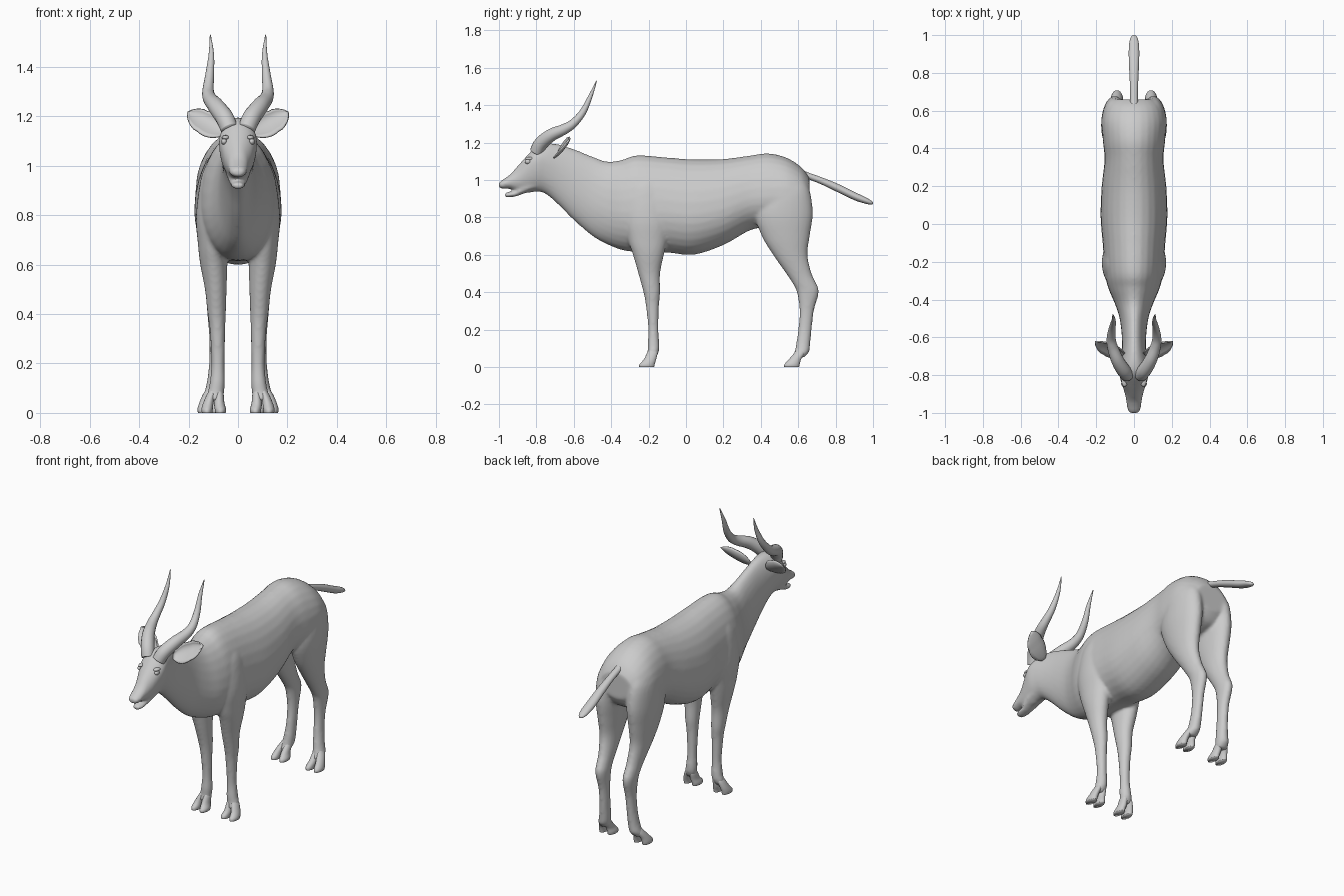
import bpy, bmesh, math
from mathutils import Vector

if "Cube" in bpy.data.objects:
    bpy.data.objects.remove(bpy.data.objects["Cube"])

N = 28


def smooth_rows(rows, steps=4):
    """Catmull-Rom interpolation of section rows."""
    out = []
    for i in range(len(rows) - 1):
        p0, p1 = rows[max(i - 1, 0)], rows[i]
        p2, p3 = rows[i + 1], rows[min(i + 2, len(rows) - 1)]
        for k in range(steps):
            t = k / steps
            out.append([0.5 * (2 * b + (c - a) * t + (2 * a - 5 * b + 4 * c - d) * t * t
                               + (3 * b - a - 3 * c + d) * t ** 3)
                        for a, b, c, d in zip(p0, p1, p2, p3)])
    out.append(list(rows[-1]))
    return out


def loft(bm, rings):
    vs = [[bm.verts.new(p) for p in ring] for ring in rings]
    n = len(vs[0])
    for a, b in zip(vs, vs[1:]):
        for i in range(n):
            bm.faces.new((a[i], a[(i + 1) % n], b[(i + 1) % n], b[i]))
    bm.faces.new(vs[0])
    bm.faces.new(vs[-1])


def along_y(bm, rows):
    """Rows: y, bottom z, top z, half width, height fraction of widest point."""
    rings = []
    for y, zb, zt, hw, f in smooth_rows(rows):
        mid = zb + (zt - zb) * f
        ring = []
        for i in range(N):
            a = math.tau * i / N
            s = math.sin(a)
            ring.append((hw * math.cos(a), y, mid + s * (zt - mid if s > 0 else mid - zb)))
        rings.append(ring)
    loft(bm, rings)


def along_z(bm, rows, side):
    """Rows: z, front y, back y, centre x, half width."""
    loft(bm, [[(side * (xc + hw * math.cos(math.tau * i / N)),
                (y0 + y1) / 2 + (y1 - y0) / 2 * math.sin(math.tau * i / N), z)
               for i in range(N)]
              for z, y0, y1, xc, hw in smooth_rows(rows)])


def tube(bm, rows, side):
    """Rows: x, y, z, radius."""
    rows = smooth_rows(rows, 8)
    pts = [Vector((side * r[0], r[1], r[2])) for r in rows]
    rings = []
    for i, p in enumerate(pts):
        t = (pts[min(i + 1, len(pts) - 1)] - pts[max(i - 1, 0)]).normalized()
        u = t.cross(Vector((1, 0, 0))).normalized()
        v = t.cross(u)
        rings.append([p + rows[i][3] * (u * math.cos(math.tau * k / 16) + v * math.sin(math.tau * k / 16))
                      for k in range(16)])
    loft(bm, rings)


def finish(bm, name):
    bmesh.ops.recalc_face_normals(bm, faces=bm.faces)
    for f in bm.faces:
        f.smooth = True
    me = bpy.data.meshes.new(name)
    bm.to_mesh(me)
    bm.free()
    ob = bpy.data.objects.new(name, me)
    bpy.context.collection.objects.link(ob)
    return ob


# Body: head, neck, trunk, jaw and legs fused into one skin
bm = bmesh.new()
along_y(bm, [
    (-1.0, .960, .988, .022, .5), (-.985, .953, .998, .034, .5), (-.94, .952, 1.03, .041, .5),
    (-.90, .937, 1.075, .048, .5), (-.85, .93, 1.13, .064, .65), (-.80, .937, 1.18, .077, .65),
    (-.75, .925, 1.196, .072, .6), (-.68, .865, 1.19, .064, .55), (-.60, .785, 1.165, .064, .5),
    (-.50, .70, 1.125, .076, .45), (-.42, .655, 1.098, .102, .42), (-.34, .625, 1.108, .136, .42),
    (-.26, .615, 1.132, .154, .42), (-.1, .612, 1.12, .166, .42), (.04, .60, 1.11, .177, .42),
    (.2, .652, 1.112, .171, .42), (.34, .73, 1.13, .156, .42), (.44, .75, 1.142, .165, .4),
    (.54, .77, 1.118, .17, .4), (.62, .80, 1.065, .15, .4), (.66, .86, 1.01, .10, .5)])
along_y(bm, [(-.97, .912, .928, .018, .5), (-.955, .906, .934, .027, .5), (-.91, .912, .942, .034, .5),
             (-.86, .93, .98, .045, .5), (-.8, .95, 1.0, .05, .5)])
for s in (1, -1):
    # front leg
    along_z(bm, [
        (1.02, -.25, -.16, .09, .03), (.95, -.31, -.11, .095, .055), (.8, -.33, -.08, .102, .068),
        (.68, -.31, -.10, .102, .060), (.6, -.284, -.118, .098, .055), (.5, -.255, -.138, .09, .044),
        (.4, -.228, -.138, .086, .037), (.33, -.215, -.144, .083, .031), (.2, -.202, -.147, .081, .027),
        (.12, -.206, -.142, .084, .031), (.08, -.206, -.145, .09, .034), (.05, -.215, -.163, .095, .034)], s)
    # hind leg
    along_z(bm, [
        (1.03, .50, .61, .09, .03), (.95, .42, .66, .098, .066), (.82, .37, .678, .102, .072),
        (.7, .405, .662, .102, .062), (.6, .465, .65, .1, .05), (.5, .535, .672, .094, .04),
        (.45, .568, .695, .092, .036), (.4, .593, .711, .09, .034), (.3, .607, .684, .088, .028),
        (.2, .60, .672, .09, .027), (.12, .588, .664, .096, .031), (.08, .58, .658, .103, .034),
        (.05, .565, .63, .108, .034)], s)
body = finish(bm, "body")
m = body.modifiers.new("fuse", 'REMESH')
m.mode = 'VOXEL'
m.voxel_size = .009
m.use_smooth_shade = True
m = body.modifiers.new("soften", 'SMOOTH')
m.factor = .5
m.iterations = 6

# Tail
bm = bmesh.new()
along_y(bm, [(.58, 1.04, 1.075, .02, .5), (.64, 1.01, 1.045, .02, .5), (.72, .978, 1.016, .021, .5),
             (.81, .935, .98, .025, .5), (.90, .892, .936, .028, .5), (.96, .873, .908, .025, .5),
             (.99, .868, .89, .016, .5), (1.0, .872, .882, .005, .5)])
finish(bm, "tail")

for s, label in ((1, "left"), (-1, "right")):
    # Cloven hooves
    for part, back, cx in (("front", 0, .098), ("hind", .775, .114)):
        bm = bmesh.new()
        for toe in (-1, 1):
            along_z(bm, [
                (0, -.25 + back, -.17 + back, cx + toe * .027, .021),
                (.015, -.248 + back, -.167 + back, cx + toe * .027, .023),
                (.04, -.226 + back, -.16 + back, cx + toe * .022, .021),
                (.075, -.208 + back * 1.015, -.152 + back * 1.015, cx - .006 + toe * .016, .018),
                (.1, -.195 + back * 1.02, -.155 + back * 1.02, cx - .01 + toe * .01, .012)], s)
        finish(bm, label + "_" + part + "_hoof")

    # Curved horn
    bm = bmesh.new()
    tube(bm, [(.035, -.80, 1.15, .036), (.055, -.775, 1.195, .037), (.088, -.72, 1.24, .034),
              (.114, -.65, 1.272, .028), (.121, -.60, 1.305, .023), (.115, -.55, 1.365, .018),
              (.108, -.51, 1.45, .011), (.112, -.478, 1.53, .002)], s)
    finish(bm, label + "_horn")

    # Cupped leaf-shaped ear
    bm = bmesh.new()
    start, tip = Vector((.055, -.69, 1.135)), Vector((.205, -.625, 1.216))
    across = Vector((-.42, .5, .8)).normalized()
    grid = []
    for i in range(13):
        u = i / 12
        w = .014 + .041 * math.sin(math.pi * u ** .8) if u < .6 else .0552 * (max(0, 1 - ((u - .5) / .5) ** 2)) ** .75
        w = max(w, .001)
        row = []
        for j in range(9):
            v = j / 4 - 1
            p = start.lerp(tip, u) + across * (w * v) + Vector((.25, -.7, 0)) * (.6 * w * (v * v - .5))
            row.append(bm.verts.new((s * p.x, p.y, p.z)))
        grid.append(row)
    for a, b in zip(grid, grid[1:]):
        for j in range(8):
            bm.faces.new((a[j], a[j + 1], b[j + 1], b[j]))
    ear = finish(bm, label + "_ear")
    m = ear.modifiers.new("thickness", 'SOLIDIFY')
    m.thickness = .008
    m.offset = 0

    # Eye with brow ridge
    for name, loc, size in (("eye", (.056, -.845, 1.098), (.012, .017, .013)),
                            ("brow", (.05, -.835, 1.114), (.016, .026, .010))):
        bpy.ops.mesh.primitive_uv_sphere_add(segments=16, ring_count=10, radius=1, location=(s * loc[0], loc[1], loc[2]))
        ob = bpy.context.object
        ob.name = label + "_" + name
        ob.scale = size
        bpy.ops.object.shade_smooth()
